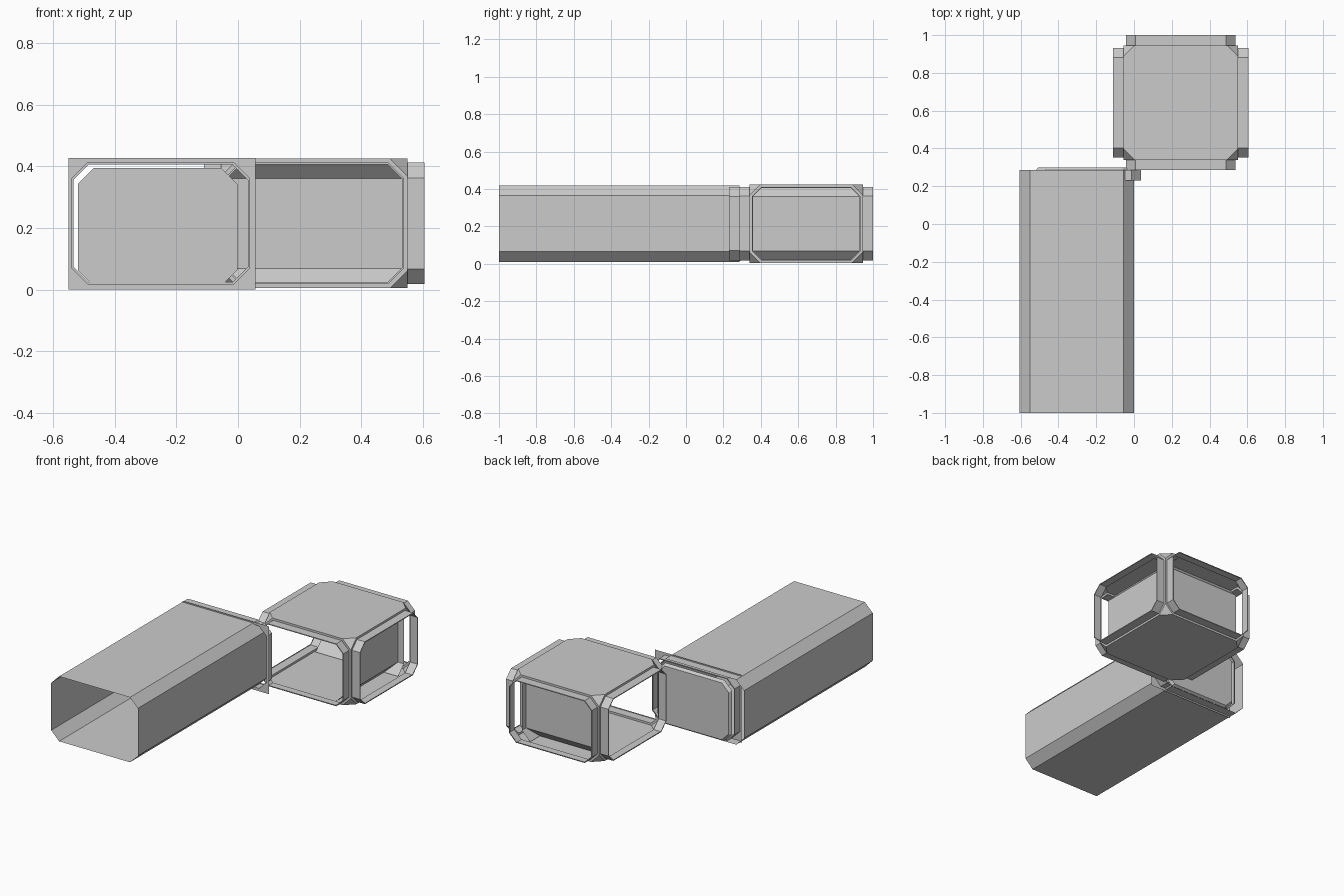
import bpy, bmesh
from mathutils import Vector, Matrix

cube = bpy.data.objects.get("Cube")
if cube:
    bpy.data.objects.remove(cube, do_unlink=True)

mat = bpy.data.materials.new("light_grey")
mat.use_nodes = True
GREY = (0.6, 0.6, 0.6, 1)
mat.diffuse_color = GREY
mat.node_tree.nodes["Principled BSDF"].inputs["Base Color"].default_value = GREY


def finish(name, bm):
    me = bpy.data.meshes.new(name)
    bm.to_mesh(me)
    bm.free()
    me.materials.append(mat)
    ob = bpy.data.objects.new(name, me)
    bpy.context.collection.objects.link(ob)
    return ob


def octagon(x0, x1, z0, z1, cut, y):
    """Chamfered rectangle facing y."""
    return [Vector(p) for p in (
        (x0 + cut, y, z0), (x1 - cut, y, z0), (x1, y, z0 + cut), (x1, y, z1 - cut),
        (x1 - cut, y, z1), (x0 + cut, y, z1), (x0, y, z1 - cut), (x0, y, z0 + cut))]


def loft(name, loops, closed=True, caps=False):
    """Skin a list of equal point loops with quads."""
    bm = bmesh.new()
    rows = [[bm.verts.new(p) for p in loop] for loop in loops]
    n = len(rows[0])
    for a, b in zip(rows, rows[1:]):
        for i in range(n if closed else n - 1):
            j = (i + 1) % n
            bm.faces.new((a[i], a[j], b[j], b[i]))
    if caps:
        bm.faces.new(rows[0][::-1])
        bm.faces.new(rows[-1])
    bm.normal_update()
    return finish(name, bm)


# Long corridor, open at the front
loft("corridor_tube", [octagon(-0.605, 0, 0.01, 0.42, 0.055, y) for y in (-1, 0.285)])

# End plate with an octagonal opening and its projecting collar
RING = (-0.54, 0.038, 0.018, 0.412)
loft("corridor_end_frame", [
    octagon(-0.55, 0.057, 0, 0.428, 0.001, 0.23),
    octagon(*RING, 0.052, 0.23),
    octagon(*RING, 0.052, 0.285),
    octagon(-0.534, 0.032, 0.024, 0.406, 0.05, 0.285)])

# Door slab with a bevelled rim closing the corridor
loft("corridor_door", [
    octagon(-0.52, -0.002, 0.012, 0.395, 0.052, 0.284),
    octagon(-0.507, -0.015, 0.022, 0.382, 0.048, 0.30)], caps=True)

# Room: box with cut corners and an octagonal collar on each side
CENTRE = Vector((0.2475, 0.6425, 0.215))
HALF = 0.3025
bm = bmesh.new()
bmesh.ops.create_cube(bm, size=1)
bmesh.ops.scale(bm, vec=(2 * HALF, 2 * HALF, 0.42), verts=bm.verts)
bmesh.ops.bevel(bm, geom=bm.verts[:], offset=0.057, segments=1, affect='VERTICES')
bm.normal_update()
sides = [f for f in bm.faces if len(f.verts) == 8 and abs(f.normal.z) < 0.5]
for thickness, depth in ((0.014, 0), (0, 0.055), (0.006, 0)):
    bmesh.ops.inset_individual(bm, faces=sides, thickness=thickness, depth=depth)
bmesh.ops.delete(bm, geom=sides, context='FACES')
bmesh.ops.translate(bm, vec=CENTRE, verts=bm.verts)
finish("room_shell", bm)

# Two inner walls with sloped top and bottom, on the back and left sides
profile = ((0.19, 0.42), (0.2475, 0.36), (0.2475, 0.068), (0.19, 0.01))
for name, turn in (("room_back_wall", 0), ("room_left_wall", -1)):
    rot = Matrix.Rotation(turn * 1.5707963, 3, 'Z')
    base = Vector((CENTRE.x, CENTRE.y, 0))
    loft(name, [[rot @ Vector((x, d, z)) + base for d, z in profile]
                for x in (0.2885, -0.2885)], closed=False)
